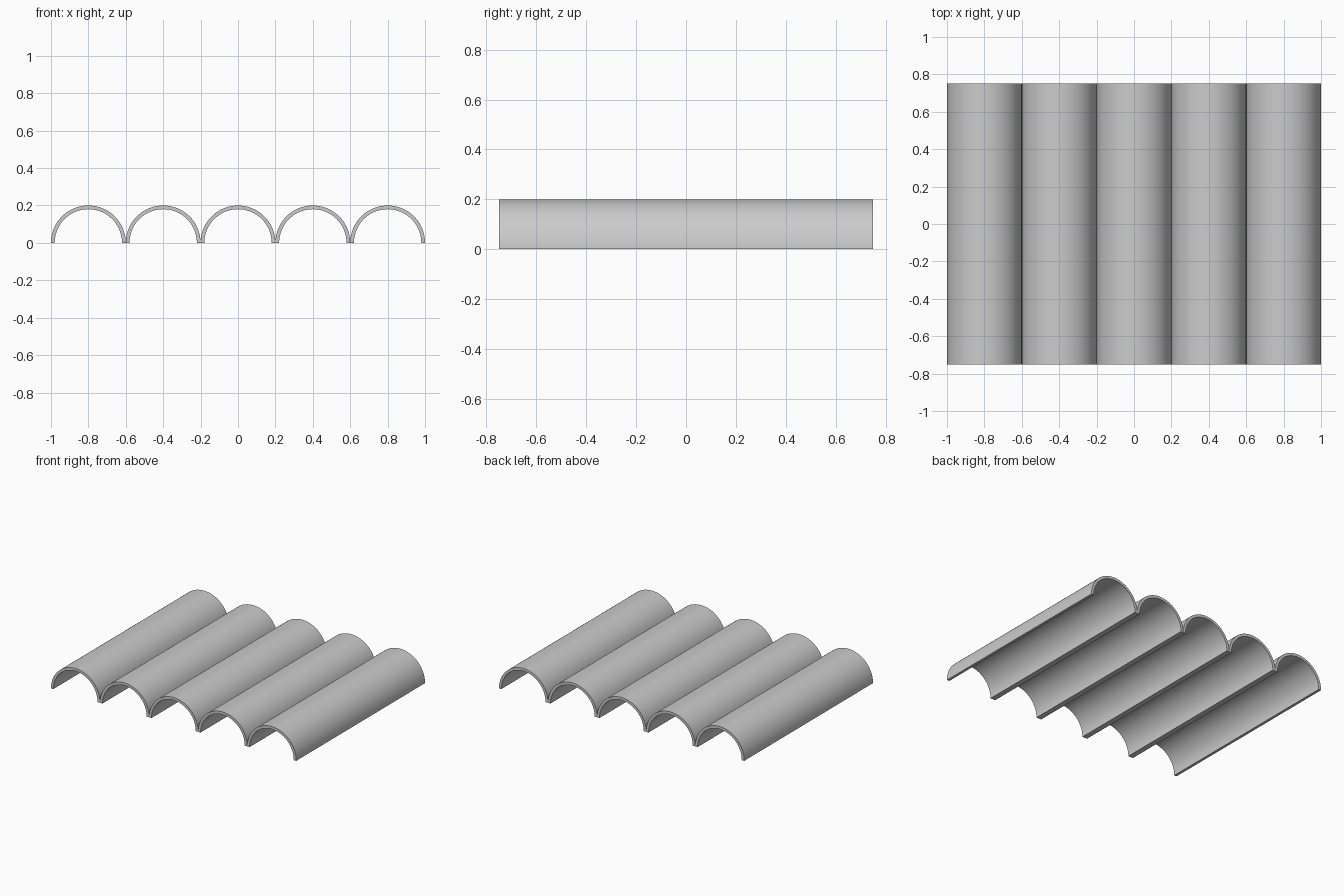
import bpy, bmesh
from math import sin, cos, pi, radians

if "Cube" in bpy.data.objects:
    bpy.data.objects.remove(bpy.data.objects["Cube"])

RADIUS, THICK, LENGTH, COUNT, SEGS = 0.2, 0.02, 1.5, 5, 40


def half_pipe(name, x):
    """Open half tube running along y, with its feet on z = 0."""
    bm = bmesh.new()
    angles = [pi * i / SEGS for i in range(SEGS + 1)]
    rings = []
    for y in (-LENGTH / 2, LENGTH / 2):
        for r in (RADIUS, RADIUS - THICK):
            rings.append([bm.verts.new((r * cos(a), y, r * sin(a))) for a in angles])
    front_out, front_in, back_out, back_in = rings
    loop = [front_out, back_out, back_in, front_in]
    # Outer skin, back rim, inner skin, front rim
    for a, b in zip(loop, loop[1:] + loop[:1]):
        for i in range(SEGS):
            bm.faces.new((a[i], a[i + 1], b[i + 1], b[i]))
    # Flat feet
    for i in (0, SEGS):
        bm.faces.new([ring[i] for ring in loop])
    bmesh.ops.recalc_face_normals(bm, faces=bm.faces)
    mesh = bpy.data.meshes.new(name)
    bm.to_mesh(mesh)
    bm.free()
    obj = bpy.data.objects.new(name, mesh)
    obj.location.x = x
    bpy.context.collection.objects.link(obj)
    bpy.ops.object.select_all(action='DESELECT')
    obj.select_set(True)
    bpy.context.view_layer.objects.active = obj
    bpy.ops.object.shade_smooth_by_angle(angle=radians(30))


# Row of touching roof arches
for n in range(COUNT):
    half_pipe(f"roof_arch_{n + 1}", (n - (COUNT - 1) / 2) * 2 * RADIUS)
